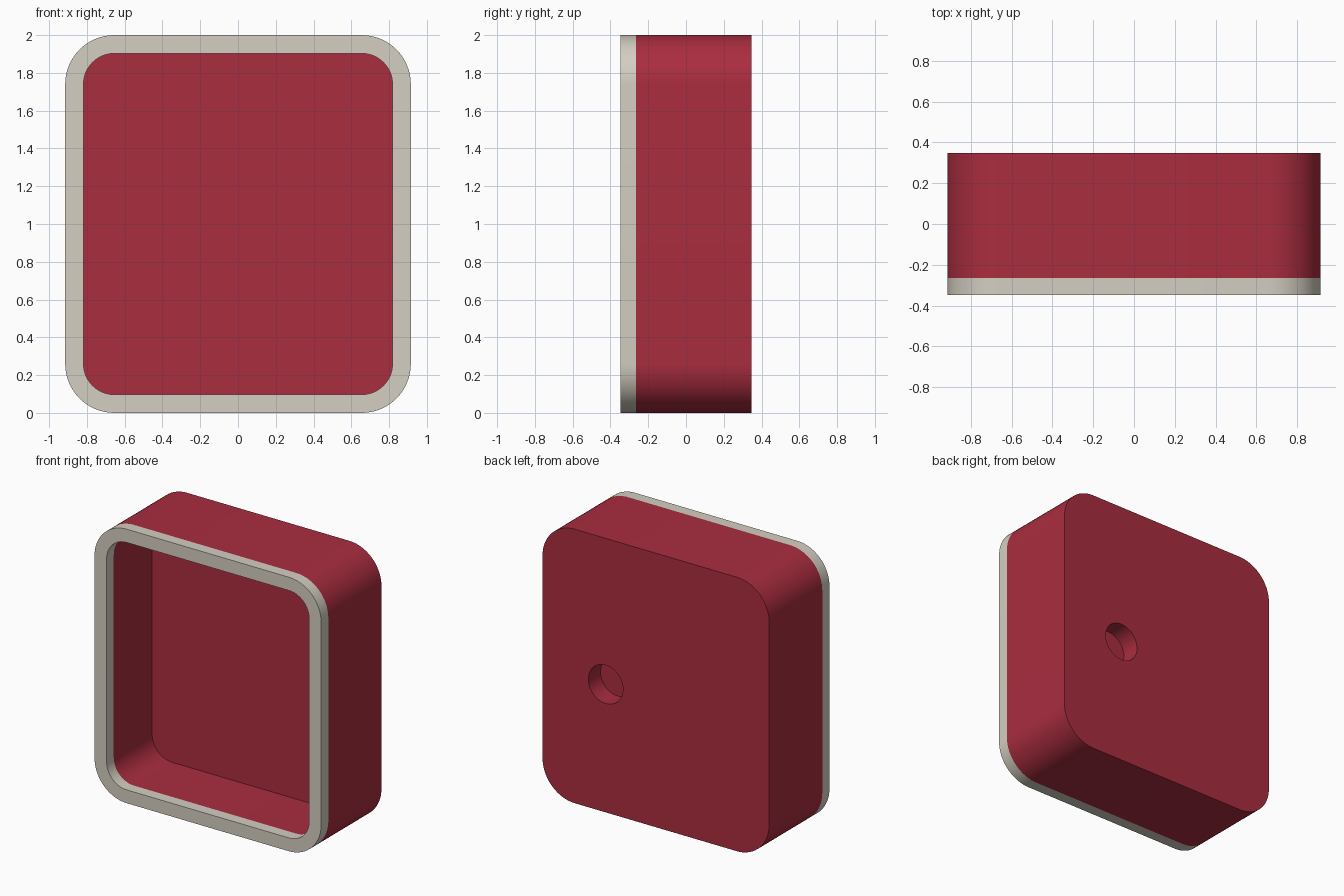
import bpy, bmesh
from math import cos, sin, pi, radians
from mathutils import Matrix

if "Cube" in bpy.data.objects:
    bpy.data.objects.remove(bpy.data.objects["Cube"])

W, H = 0.915, 1.0               # outer half sizes
WALL, R = 0.097, 0.26           # wall thickness, outer corner radius
Y_FRONT, Y_SEAM, Y_FLOOR, Y_BACK = -0.348, -0.265, 0.178, 0.348


def material(name, rgb):
    m = bpy.data.materials.new(name)
    m.diffuse_color = (*rgb, 1)
    m.use_nodes = True
    m.node_tree.nodes["Principled BSDF"].inputs["Base Color"].default_value = m.diffuse_color
    return m


def ring(bm, inset, y, steps=16):
    """Rounded rectangle of verts in the XZ plane at depth y."""
    r, verts = R - inset, []
    for q, (sx, sz) in enumerate([(1, 1), (-1, 1), (-1, -1), (1, -1)]):
        for i in range(steps + 1):
            a = (q + i / steps) * pi / 2
            verts.append(bm.verts.new((sx * (W - R) + r * cos(a), y,
                                       H + sz * (H - R) + r * sin(a))))
    return verts


def bridge(bm, a, b):
    n = len(a)
    for i in range(n):
        j = (i + 1) % n
        bm.faces.new((a[i], a[j], b[j], b[i]))


def make(name, bm, mat):
    bmesh.ops.recalc_face_normals(bm, faces=bm.faces)
    me = bpy.data.meshes.new(name)
    bm.to_mesh(me)
    bm.free()
    ob = bpy.data.objects.new(name, me)
    bpy.context.collection.objects.link(ob)
    me.materials.append(mat)
    return ob


def smooth(ob):
    bpy.ops.object.select_all(action='DESELECT')
    ob.select_set(True)
    bpy.context.view_layer.objects.active = ob
    bpy.ops.object.shade_smooth_by_angle(angle=radians(30))


red = material("red", (0.40, 0.026, 0.05))
cream = material("cream", (0.66, 0.62, 0.54))

# Open-fronted case: outer back, outer front, inner front, cavity floor
bm = bmesh.new()
loops = [ring(bm, 0, Y_BACK), ring(bm, 0, Y_SEAM),
         ring(bm, WALL, Y_SEAM), ring(bm, WALL, Y_FLOOR)]
for a, b in zip(loops, loops[1:]):
    bridge(bm, a, b)
bm.faces.new(loops[0])
bm.faces.new(loops[-1])
case = make("case", bm, red)

# Blind round hole in the back
bm = bmesh.new()
bmesh.ops.create_cone(bm, cap_ends=True, segments=48, radius1=0.14, radius2=0.14, depth=0.28,
                      matrix=Matrix.Translation((0.405, Y_BACK, 0.935)) @ Matrix.Rotation(pi / 2, 4, 'X'))
cutter = make("hole_cutter", bm, red)
cutter.hide_render = True
mod = case.modifiers.new("hole", 'BOOLEAN')
mod.operation, mod.solver, mod.object = 'DIFFERENCE', 'EXACT', cutter
bpy.context.view_layer.objects.active = case
bpy.ops.object.modifier_apply(modifier=mod.name)
bpy.data.objects.remove(cutter)
smooth(case)

# Front rim
bm = bmesh.new()
loops = [ring(bm, 0, Y_SEAM), ring(bm, 0, Y_FRONT),
         ring(bm, WALL, Y_FRONT), ring(bm, WALL, Y_SEAM)]
for a, b in zip(loops, loops[1:] + loops[:1]):
    bridge(bm, a, b)
smooth(make("front_rim", bm, cream))
